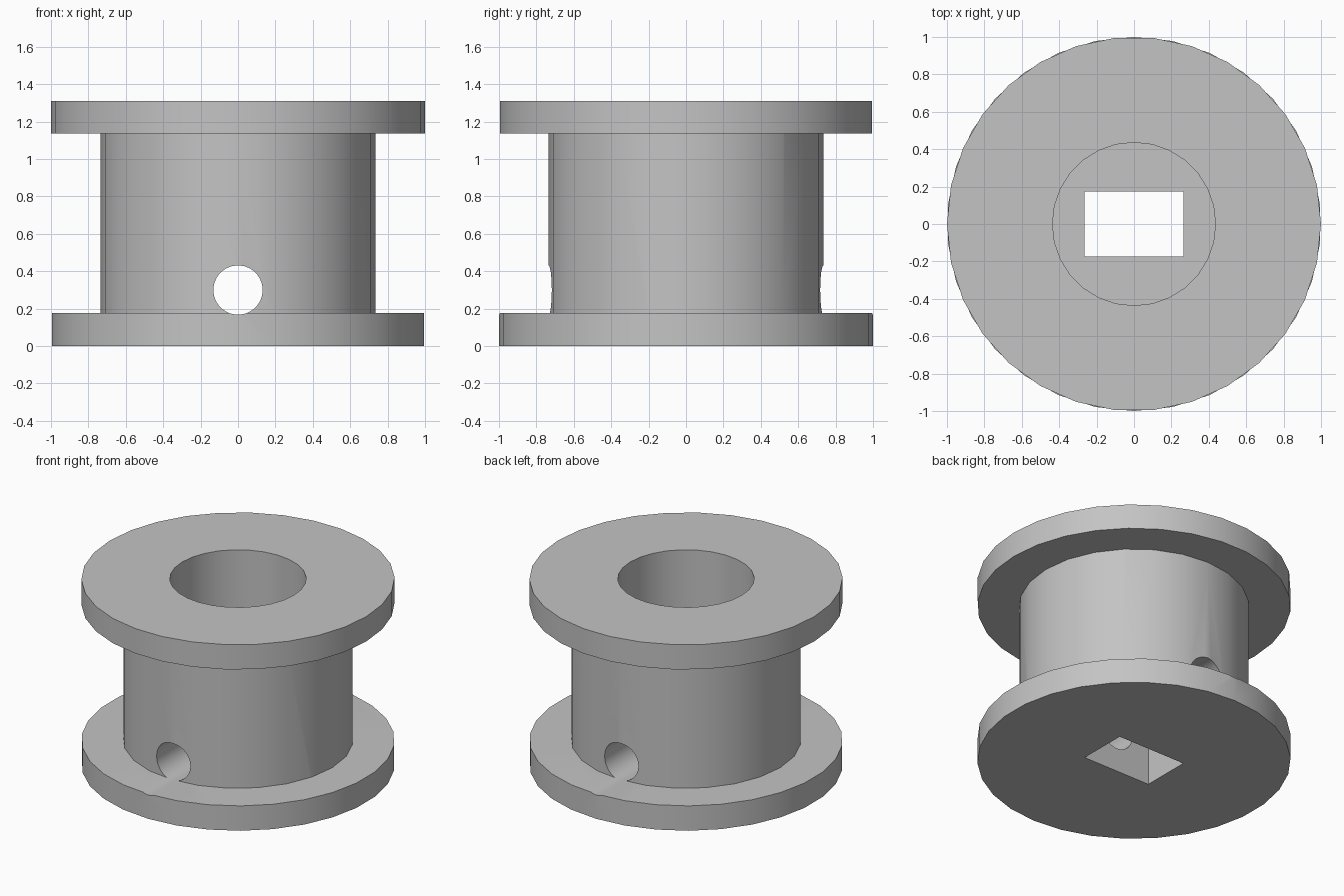
import bpy
from math import pi, radians

cube = bpy.data.objects.get("Cube")
if cube:
    bpy.data.objects.remove(cube, do_unlink=True)

grey = bpy.data.materials.new("plain grey")
grey.use_nodes = True
colour = (0.55, 0.55, 0.55, 1)
grey.diffuse_color = colour
grey.node_tree.nodes["Principled BSDF"].inputs["Base Color"].default_value = colour


def disc(name, radius, low, high, sides, turn=0):
    """Upright cylinder with a corner on the x axis when turn is zero."""
    bpy.ops.mesh.primitive_cylinder_add(
        vertices=sides, radius=radius, depth=high - low,
        location=(0, 0, (low + high) / 2), rotation=(0, 0, pi / 2 + turn))
    obj = bpy.context.object
    obj.name = name
    obj.data.materials.append(grey)
    return obj


def combine(target, other, operation):
    """Apply a boolean, then drop the helper object."""
    mod = target.modifiers.new(operation.lower(), 'BOOLEAN')
    mod.operation = operation
    mod.solver = 'EXACT'
    mod.object = other
    bpy.context.view_layer.objects.active = target
    bpy.ops.object.modifier_apply(modifier=mod.name)
    bpy.data.objects.remove(other, do_unlink=True)


# Hub with a flange at each end
spool = disc("spool", 0.735, 0.1, 1.2, 24)
combine(spool, disc("bottom_flange", 1, 0, 0.175, 30, pi / 2), 'UNION')
combine(spool, disc("top_flange", 1, 1.135, 1.31, 30), 'UNION')

# Wide round bore from the top
combine(spool, disc("bore_cutter", 0.436, 0.58, 1.5, 28), 'DIFFERENCE')

# Rectangular shaft socket through the bottom
bpy.ops.mesh.primitive_cube_add(size=1, location=(0, 0, 0.3))
socket = bpy.context.object
socket.name = "socket_cutter"
socket.scale = (0.53, 0.348, 1)
socket.data.materials.append(grey)
combine(spool, socket, 'DIFFERENCE')

# Round cross hole from front to back, grazing the bottom flange
cross = disc("cross_hole_cutter", 0.132, -1.2, 1.2, 28)
cross.rotation_euler = (pi / 2, 0, 0)
cross.location = (0, 0, 0.299)
combine(spool, cross, 'DIFFERENCE')

# Smooth round walls, crisp rims
bpy.ops.object.select_all(action='DESELECT')
spool.select_set(True)
bpy.context.view_layer.objects.active = spool
bpy.ops.object.shade_smooth_by_angle(angle=radians(30))
